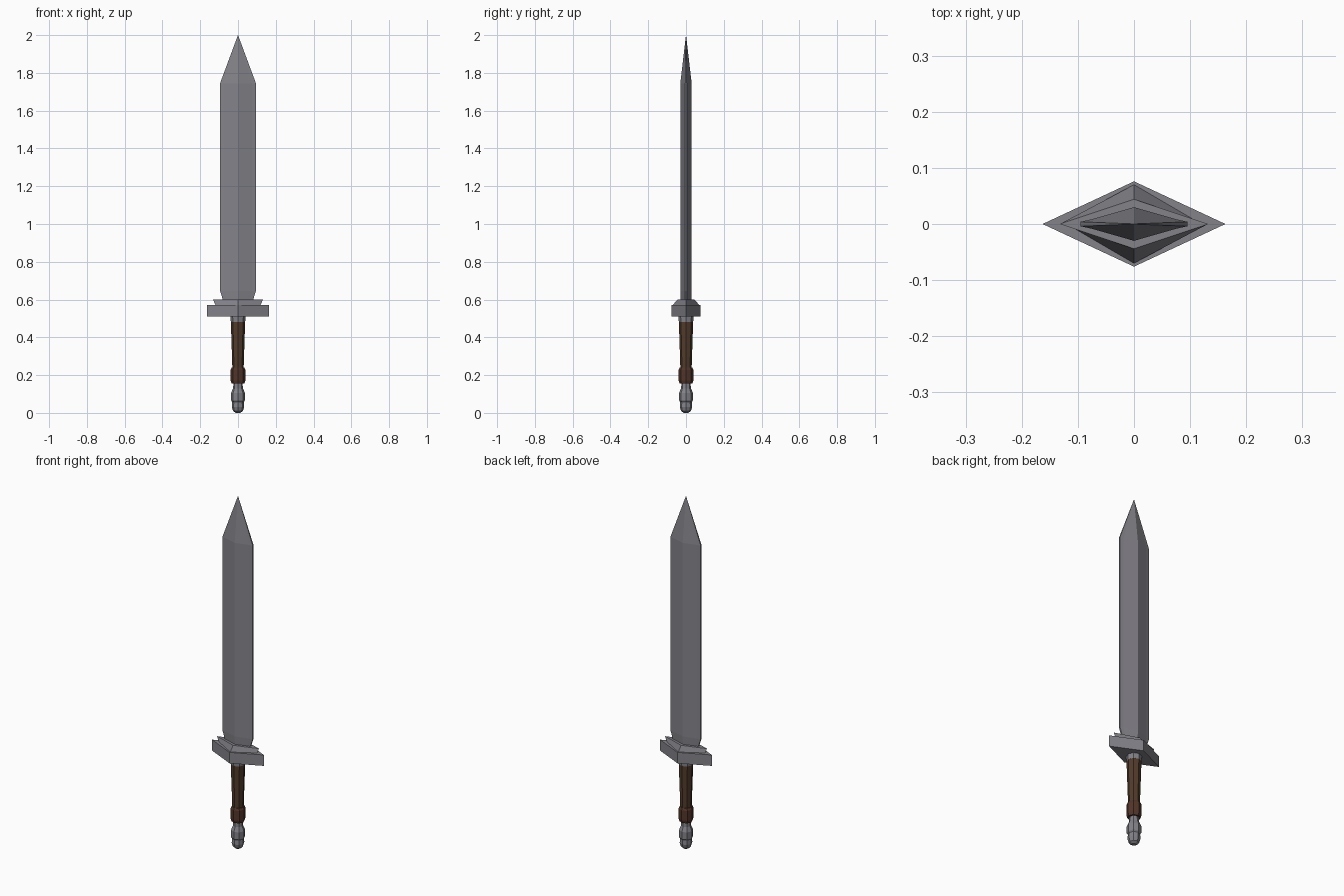
import bpy, bmesh, math

if "Cube" in bpy.data.objects:
    bpy.data.objects.remove(bpy.data.objects["Cube"])


def material(name, rgb):
    m = bpy.data.materials.new(name)
    m.diffuse_color = (*rgb, 1)
    m.use_nodes = True
    m.node_tree.nodes["Principled BSDF"].inputs["Base Color"].default_value = m.diffuse_color
    return m


steel = material("steel grey", (0.23, 0.225, 0.25))
leather = material("brown leather", (0.085, 0.045, 0.025))
band = material("red brown leather", (0.085, 0.036, 0.022))


def loft(name, rings, mat):
    """Skin a stack of equal-length rings of points, capping both ends."""
    bm = bmesh.new()
    loops = [[bm.verts.new(p) for p in ring] for ring in rings]
    n = len(loops[0])
    for a, b in zip(loops, loops[1:]):
        for i in range(n):
            j = (i + 1) % n
            bm.faces.new((a[i], a[j], b[j], b[i]))
    bm.faces.new(loops[0][::-1])
    bm.faces.new(loops[-1])
    bmesh.ops.remove_doubles(bm, verts=bm.verts, dist=0.0003)
    bmesh.ops.recalc_face_normals(bm, faces=bm.faces)
    me = bpy.data.meshes.new(name)
    bm.to_mesh(me)
    bm.free()
    me.materials.append(mat)
    ob = bpy.data.objects.new(name, me)
    bpy.context.collection.objects.link(ob)
    return ob


def oval(rx, ry, z, n):
    return [(rx * math.cos(2 * math.pi * i / n), ry * math.sin(2 * math.pi * i / n), z)
            for i in range(n)]


def turned(name, profile, mat, n=8):
    return loft(name, [oval(r, r, z, n) for r, z in profile], mat)


def blade_ring(w, ridge, edge, z):
    s = w * 0.79
    shoulder = edge + (ridge - edge) * 0.17
    return [(w, -edge, z), (w, edge, z), (s, shoulder, z), (0, ridge, z),
            (-s, shoulder, z), (-w, edge, z), (-w, -edge, z),
            (-s, -shoulder, z), (0, -ridge, z), (s, -shoulder, z)]


# Blade with central ridge, narrow flat edges and pointed tip
loft("blade", [blade_ring(0.077, 0.028, 0.004, 0.59),
               blade_ring(0.095, 0.03, 0.004, 0.645),
               blade_ring(0.095, 0.03, 0.004, 1.745),
               blade_ring(0.0003, 0.0003, 0.0002, 2.0)], steel)

# Diamond guard and the flared collar on top of it
loft("guard", [oval(0.163, 0.076, z, 4) for z in (0.51, 0.572)], steel)
loft("guard_collar", [oval(0.12, 0.07, 0.572, 4), oval(0.132, 0.044, 0.6, 4)], steel)

# Grip, its steel ferrule and the lower leather band
turned("ferrule", [(0.038, 0.48), (0.04, 0.515)], steel)
turned("grip", [(0.027, 0.2), (0.03, 0.24), (0.038, 0.488)], leather)
turned("grip_band", [(0.034, 0.155), (0.039, 0.172), (0.039, 0.228), (0.034, 0.24)], band)

# Rounded pommel with a groove
turned("pommel", [(0.012, 0.0), (0.026, 0.01), (0.033, 0.032), (0.031, 0.058),
                  (0.037, 0.066), (0.037, 0.105), (0.026, 0.13), (0.024, 0.16)], steel)
